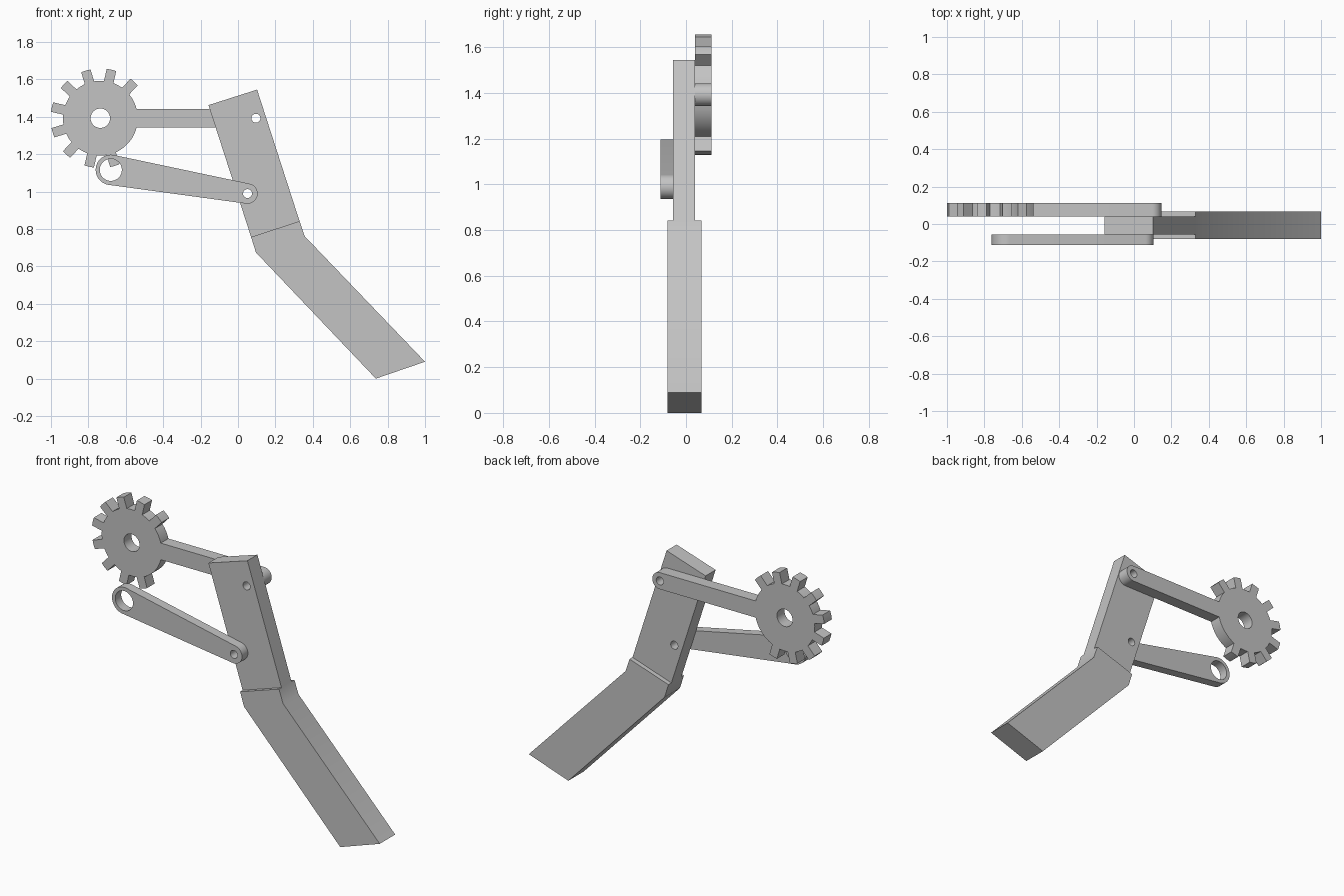
import bpy, bmesh
from math import sin, cos, asin, radians, degrees, atan2, hypot, pi

cube = bpy.data.objects.get("Cube")
if cube:
    bpy.data.objects.remove(cube, do_unlink=True)

grey = bpy.data.materials.new("plain grey")
grey.use_nodes = True
grey.diffuse_color = (0.55, 0.55, 0.55, 1)
grey.node_tree.nodes["Principled BSDF"].inputs["Base Color"].default_value = (0.55, 0.55, 0.55, 1)


def arc(centre, r, start, end, steps=16):
    """Points on an arc in the x-z plane, angles in degrees."""
    pts = []
    for i in range(steps + 1):
        a = radians(start + (end - start) * i / steps)
        pts.append((centre[0] + r * cos(a), centre[1] + r * sin(a)))
    return pts


def hole(centre, r):
    return arc(centre, r, 0, 360, 40)[:-1]


def plate(name, loops, y0, y1):
    """Fill an outline with holes in the x-z plane and extrude it from y0 to y1."""
    curve = bpy.data.curves.new(name, "CURVE")
    curve.dimensions = "2D"
    curve.fill_mode = "BOTH"
    curve.extrude = (y1 - y0) / 2
    for pts in loops:
        spline = curve.splines.new("POLY")
        spline.points.add(len(pts) - 1)
        for p, (x, z) in zip(spline.points, pts):
            p.co = (x, z, 0, 1)
        spline.use_cyclic_u = True
    temp = bpy.data.objects.new(name + " outline", curve)
    bpy.context.scene.collection.objects.link(temp)
    graph = bpy.context.evaluated_depsgraph_get()
    mesh = bpy.data.meshes.new_from_object(temp.evaluated_get(graph))
    bpy.data.objects.remove(temp, do_unlink=True)

    # Stand the plate upright and weld its caps to its sides
    bm = bmesh.new()
    bm.from_mesh(mesh)
    for v in bm.verts:
        x, z, depth = v.co
        v.co = (x, (y0 + y1) / 2 - depth, z)
    bmesh.ops.remove_doubles(bm, verts=bm.verts, dist=0.0001)
    bmesh.ops.recalc_face_normals(bm, faces=bm.faces)
    bm.to_mesh(mesh)
    bm.free()
    mesh.name = name
    mesh.materials.clear()
    mesh.materials.append(grey)
    obj = bpy.data.objects.new(name, mesh)
    bpy.context.scene.collection.objects.link(obj)
    bpy.ops.object.select_all(action="DESELECT")
    obj.select_set(True)
    bpy.context.view_layer.objects.active = obj
    bpy.ops.object.shade_smooth_by_angle(angle=radians(30))
    return obj


# Pivots
gear_hub = (-0.736, 1.392)
upper_pin = (0.096, 1.392)
link_hub = (-0.68, 1.116)
lower_pin = (0.051, 0.989)
pin_r = 0.024

# Gear with nine teeth, continuing into a round-ended crank bar
root_r, tip_r, tooth_half, bar_half = 0.2, 0.266, 0.026, 0.05
bar_angle = degrees(asin(bar_half / root_r))
root_angle = degrees(asin(tooth_half / root_r))
tip_angle = degrees(asin(tooth_half / tip_r))
outline = []
angle = bar_angle
for k in range(9):
    tooth = 47 + 30 * k
    outline += arc(gear_hub, root_r, angle, tooth - root_angle, 8)
    outline += arc(gear_hub, tip_r, tooth - tip_angle, tooth + tip_angle, 3)
    angle = tooth + root_angle
outline += arc(gear_hub, root_r, angle, 360 - bar_angle, 12)
outline += arc(upper_pin, bar_half, -90, 90, 20)
plate("gear_crank", [outline, hole(gear_hub, 0.052), hole(upper_pin, pin_r)], 0.04, 0.112)

# Tapered link: two round ends joined by their common tangents
big_r, small_r = 0.081, 0.054
dx, dz = lower_pin[0] - link_hub[0], lower_pin[1] - link_hub[1]
axis = degrees(atan2(dz, dx))
tangent = 90 - degrees(asin((big_r - small_r) / hypot(dx, dz)))
outline = arc(link_hub, big_r, axis + tangent, axis + 360 - tangent, 28)
outline += arc(lower_pin, small_r, axis - tangent, axis + tangent, 24)
plate("front_link", [outline, hole(link_hub, 0.059), hole(lower_pin, pin_r)], -0.112, -0.056)

# Upper segment, drilled for both pins
joint_left, joint_right = (0.07, 0.757), (0.329, 0.842)
plate("upper_segment",
      [[(-0.158, 1.462), joint_left, joint_right, (0.102, 1.545)],
       hole(upper_pin, pin_r), hole(lower_pin, pin_r)], -0.056, 0.039)

# Thicker bent lower segment
plate("lower_segment",
      [[joint_left, (0.096, 0.674), (0.737, 0.0), (1.0, 0.09),
        (0.356, 0.762), joint_right]], -0.08, 0.067)
